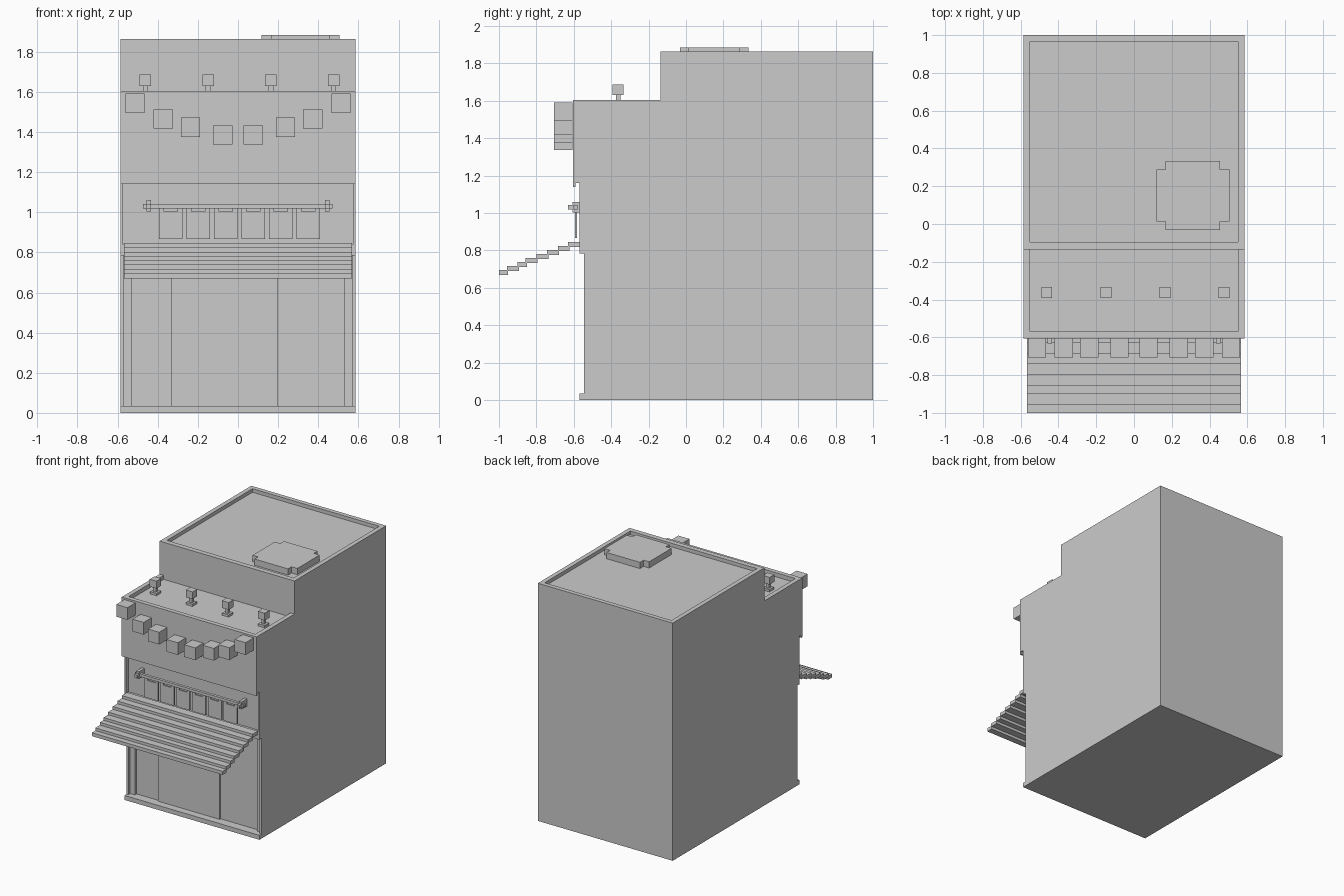
import bpy
import bmesh

if "Cube" in bpy.data.objects:
    bpy.data.objects.remove(bpy.data.objects["Cube"])


def build(name, boxes):
    """One object from boxes given as (x0, x1, y0, y1, z0, z1)."""
    bm = bmesh.new()
    for x0, x1, y0, y1, z0, z1 in boxes:
        vs = bmesh.ops.create_cube(bm, size=1)["verts"]
        for v in vs:
            v.co.x = x0 if v.co.x < 0 else x1
            v.co.y = y0 if v.co.y < 0 else y1
            v.co.z = z0 if v.co.z < 0 else z1
    return finish(name, bm)


def prism(name, points, direction):
    """Closed outline pushed along a direction."""
    bm = bmesh.new()
    face = bm.faces.new([bm.verts.new(p) for p in points])
    new = bmesh.ops.extrude_face_region(bm, geom=[face])["geom"]
    verts = [g for g in new if isinstance(g, bmesh.types.BMVert)]
    bmesh.ops.translate(bm, verts=verts, vec=direction)
    bmesh.ops.recalc_face_normals(bm, faces=bm.faces)
    return finish(name, bm)


def finish(name, bm):
    mesh = bpy.data.meshes.new(name)
    bm.to_mesh(mesh)
    bm.free()
    ob = bpy.data.objects.new(name, mesh)
    bpy.context.collection.objects.link(ob)
    return ob


def both(x0, x1, *rest):
    """The same box on the right and left."""
    return [(x0, x1, *rest), (-x1, -x0, *rest)]


W = 0.585      # half width
IN = 0.55      # inside of the parapets
ROOF, TOP = 1.835, 1.863
TERRACE, STEP = 1.572, 1.604

# Main body with stepped roof and recessed front
side = [(1, 0), (1, ROOF), (-0.135, ROOF), (-0.135, TERRACE), (-0.592, TERRACE),
        (-0.592, 1.16), (-0.54, 1.16), (-0.54, 0.785), (-0.50, 0.785), (-0.50, 0)]
prism("building_body", [(-W, y, z) for y, z in side], (2 * W, 0, 0))

# Parapets
build("upper_parapet", both(IN, W, -0.135, 1, ROOF, TOP) + [
    (-IN, IN, 0.965, 1, ROOF, TOP), (-IN, IN, -0.135, -0.095, ROOF, TOP)])
build("terrace_parapet", both(IN, W, -0.605, -0.135, TERRACE, STEP) + [
    (-IN, IN, -0.605, -0.57, TERRACE, STEP)])

# Front wall parts
build("upper_fascia", [(-W, W, -0.605, -0.592, 1.14, TERRACE)])
build("middle_side_walls", both(0.573, W, -0.57, -0.54, 0.785, 1.16))
build("lower_side_walls", both(0.57, W, -0.545, -0.50, 0.035, 0.785))
build("shop_frame", both(0.53, 0.57, -0.522, -0.50, 0.035, 0.785))
build("sliding_door", [(-0.335, 0.20, -0.512, -0.50, 0.035, 0.785)])
build("door_sill", [(-W, W, -0.57, -0.50, 0, 0.035)])
build("awning_beam", [(-0.573, 0.573, -0.57, -0.50, 0.785, 0.84)])

# Stepped awning slats
edges = [-1, -0.957, -0.90, -0.857, -0.80, -0.742, -0.685, -0.63, -0.57]
slats = []
for i in range(8):
    top = 0.696 + 0.0214 * i
    slats.append((-0.567, 0.567, edges[i], edges[i + 1] + 0.006, top - 0.027, top))
build("awning_slats", slats)

# Curtain rod, brackets and curtains
build("curtain_rod", [(-0.473, 0.47, -0.602, -0.58, 1.02, 1.042)])
build("rod_brackets", both(0.433, 0.457, -0.607, -0.54, 1.003, 1.06)
      + both(0.433, 0.457, -0.632, -0.607, 1.02, 1.042))
panels = []
for i in range(6):
    c = -0.335 + 0.137 * i
    panels.append((c - 0.058, c + 0.058, -0.594, -0.582, 0.866, 1.003))
    for s in (-1, 1):
        t = c + s * 0.046
        panels.append((t - 0.012, t + 0.012, -0.594, -0.582, 1.003, 1.02))
build("curtains", panels)

# Hanging row of box lanterns
h = 0.048
lanterns = []
for x, z in ((0.076, 1.385), (0.237, 1.424), (0.372, 1.465), (0.513, 1.543)):
    lanterns += both(x - h, x + h, -0.706, -0.607, z - h, z + h)
build("box_lanterns", lanterns)

# Terrace lamps: foot, post and head
for i in range(4):
    x, y = -0.462 + 0.313 * i, -0.363
    build(f"terrace_lamp_{i + 1}", [
        (x - r, x + r, y - r, y + r, z0, z1) for r, z0, z1 in
        ((0.028, TERRACE, 1.59), (0.012, 1.59, 1.63), (0.029, 1.63, 1.687))])

# Roof hatch with notched corners
x0, x1, x2, x3 = 0.118, 0.166, 0.456, 0.506
y0, y1, y2, y3 = -0.032, 0.012, 0.288, 0.333
plan = [(x1, y0), (x2, y0), (x2, y1), (x3, y1), (x3, y2), (x2, y2),
        (x2, y3), (x1, y3), (x1, y2), (x0, y2), (x0, y1), (x1, y1)]
prism("roof_hatch", [(x, y, ROOF) for x, y in plan], (0, 0, 1.884 - ROOF))
